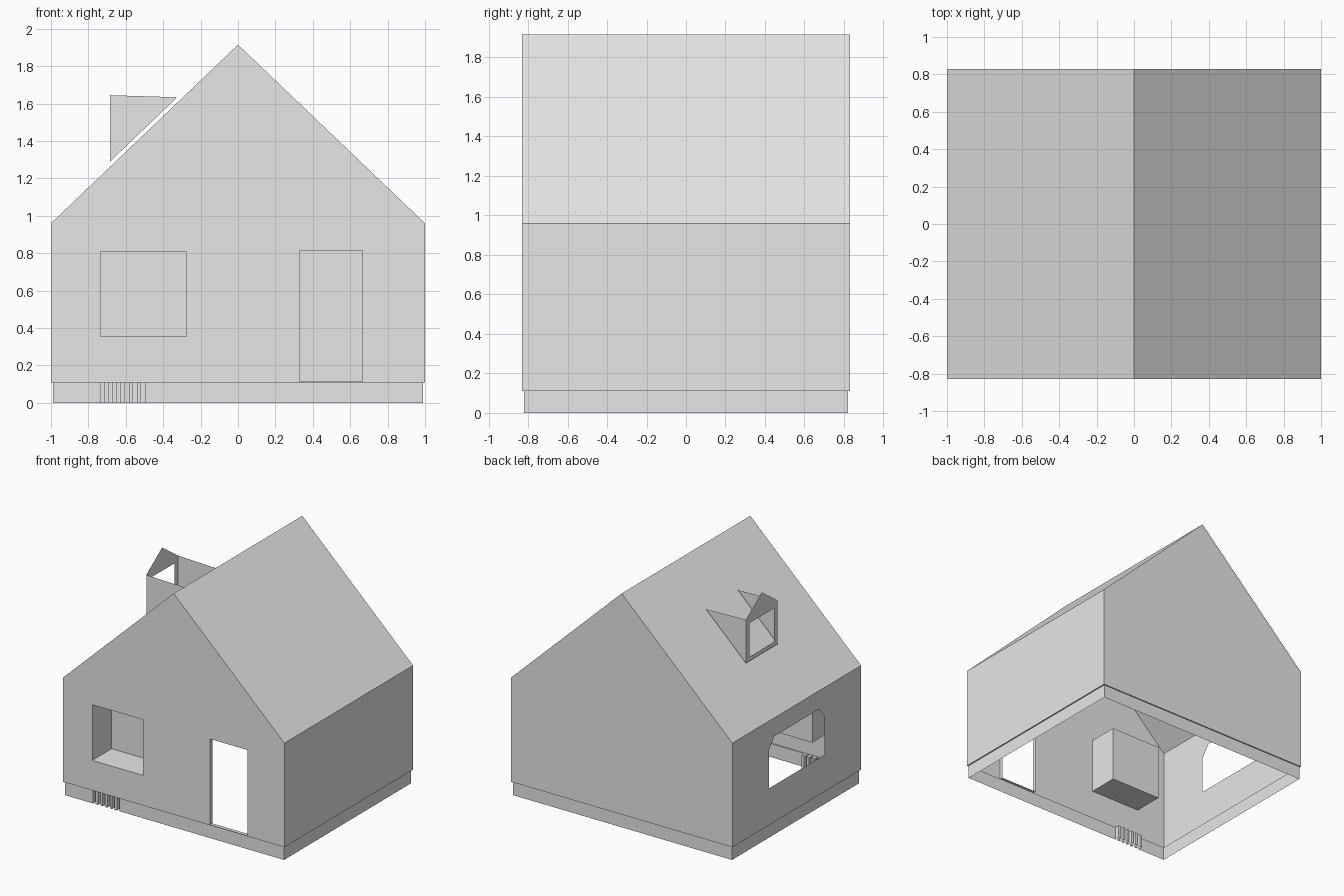
import bpy
import bmesh
from mathutils import Vector

if "Cube" in bpy.data.objects:
    bpy.data.objects.remove(bpy.data.objects["Cube"], do_unlink=True)

GREY = 0.8
plaster = bpy.data.materials.new("light grey plaster")
plaster.use_nodes = True
plaster.diffuse_color = (GREY, GREY, GREY, 1)
for node in plaster.node_tree.nodes:
    if node.type == "BSDF_PRINCIPLED":
        node.inputs["Base Color"].default_value = (GREY, GREY, GREY, 1)

# Main dimensions
W, D = 1.0, 0.83            # half width and half depth
SILL, EAVE, RIDGE = 0.11, 0.96, 1.915
BASE_W, BASE_D = 0.99, 0.82


def finish(name, bm):
    mesh = bpy.data.meshes.new(name)
    bm.to_mesh(mesh)
    bm.free()
    mesh.materials.append(plaster)
    obj = bpy.data.objects.new(name, mesh)
    bpy.context.collection.objects.link(obj)
    return obj


def panel(name, loops, normal):
    """Flat sheet: the first loop is the outline, the others are holes."""
    bm = bmesh.new()
    edges = []
    for loop in loops:
        verts = [bm.verts.new(p) for p in loop]
        for a, b in zip(verts, verts[1:] + verts[:1]):
            edges.append(bm.edges.new((a, b)))
    normal = Vector(normal)
    bmesh.ops.triangle_fill(bm, use_beauty=True, use_dissolve=False,
                            edges=edges, normal=normal)
    bm.normal_update()
    for face in bm.faces:
        if face.normal.dot(normal) < 0:
            face.normal_flip()
    return finish(name, bm)


def ribbon(name, loop, offset, capped=False):
    """Sweep a closed loop along an offset, optionally closing the far end."""
    bm = bmesh.new()
    near = [bm.verts.new(p) for p in loop]
    far = [bm.verts.new(Vector(p) + Vector(offset)) for p in loop]
    for i in range(len(loop)):
        j = (i + 1) % len(loop)
        bm.faces.new((near[i], near[j], far[j], far[i]))
    if capped:
        bm.faces.new(far)
    return finish(name, bm)


def rect(a0, b0, a1, b1):
    return [(a0, b0), (a1, b0), (a1, b1), (a0, b1)]


def at_y(points, y):
    return [(a, y, b) for a, b in points]


def at_x(points, x):
    return [(x, a, b) for a, b in points]


def at_z(points, z):
    return [(a, b, z) for a, b in points]


# Gable walls, the front one with a window and a door opening
gable = [(-W, SILL), (W, SILL), (W, EAVE), (0, RIDGE), (-W, EAVE)]
window = rect(-0.735, 0.355, -0.275, 0.81)
door = rect(0.33, SILL + 0.004, 0.665, 0.815)
panel("front_wall", [at_y(gable, -D), at_y(window, -D), at_y(door, -D)], (0, -1, 0))
panel("back_wall", [at_y(gable, D)], (0, 1, 0))
ribbon("front_window_niche", at_y(window, -D), (0, 0.25, 0), capped=True)
ribbon("door_reveal", at_y(door, -D), (0, 0.03, 0))

# Side walls, the right one with a chamfered opening
side = rect(-D, SILL, D, EAVE)
side_window = [(-0.36, 0.41), (0.36, 0.41), (0.36, 0.72),
               (0.29, 0.81), (-0.29, 0.81), (-0.36, 0.72)]
panel("left_wall", [at_x(side, W)], (1, 0, 0))
panel("right_wall", [at_x(side, -W), at_x(side_window, -W)], (-1, 0, 0))

# Roof slopes
for name, s in (("left_roof", 1), ("right_roof", -1)):
    slope = [(s * W, -D, EAVE), (s * W, D, EAVE), (0, D, RIDGE), (0, -D, RIDGE)]
    panel(name, [slope], (s * (RIDGE - EAVE), 0, W))

# Foundation band with a row of vent grooves in the front
base = [(-BASE_W, -BASE_D)]
for i in range(6):
    x = -0.735 + i * 0.043
    base += [(x, -BASE_D), (x, -BASE_D + 0.04),
             (x + 0.022, -BASE_D + 0.04), (x + 0.022, -BASE_D)]
base += [(BASE_W, -BASE_D), (BASE_W, BASE_D), (-BASE_W, BASE_D)]
ribbon("foundation", at_z(base, 0), (0, 0, SILL))
panel("foundation_ledge", [at_z(rect(-W, -D, W, D), SILL), at_z(base, SILL)], (0, 0, -1))

# Dormer: gabled frame with a square opening and two triangular cheeks
DX, DY = -0.685, 0.205
BOTTOM, TOP, PEAK = 1.29, 1.645, 1.79
frame = [(-DY, BOTTOM), (DY, BOTTOM), (DY, TOP), (0, PEAK), (-DY, TOP)]
opening = rect(-0.16, 1.325, 0.16, 1.6)
panel("dormer_front", [at_x(frame, DX), at_x(opening, DX)], (-1, 0, 0))
for name, s in (("dormer_back_cheek", 1), ("dormer_front_cheek", -1)):
    cheek = [(DX, BOTTOM), (-0.325, 1.634), (DX, TOP)]
    panel(name, [at_y(cheek, s * DY)], (0, s, 0))
